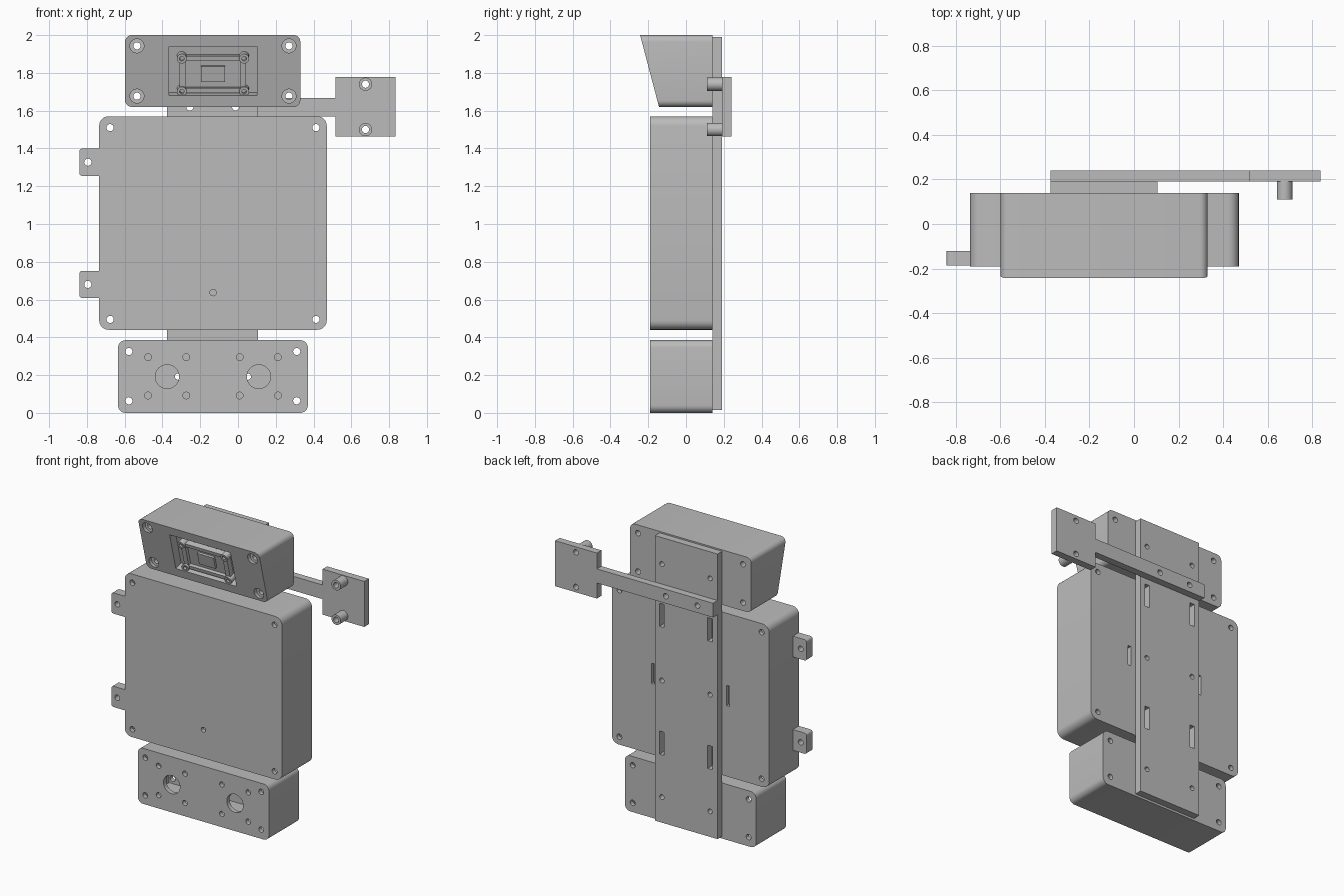
import bpy, bmesh, math
from mathutils import Matrix

if "Cube" in bpy.data.objects:
    bpy.data.objects.remove(bpy.data.objects["Cube"], do_unlink=True)

grey = bpy.data.materials.new("plain_grey")
grey.use_nodes = True
colour = (0.5, 0.5, 0.5, 1)
grey.diffuse_color = colour
grey.node_tree.nodes["Principled BSDF"].inputs["Base Color"].default_value = colour


def rounded(x0, x1, z0, z1, r=0.0, seg=6):
    """Outline of a rectangle in the xz plane, with optional round corners."""
    if not r:
        return [(x0, z0), (x1, z0), (x1, z1), (x0, z1)]
    centres = [(x0 + r, z0 + r), (x1 - r, z0 + r), (x1 - r, z1 - r), (x0 + r, z1 - r)]
    pts = []
    for i, (cx, cz) in enumerate(centres):
        for k in range(seg + 1):
            a = math.pi * (1 + i / 2 + k / (2 * seg))
            pts.append((cx + r * math.cos(a), cz + r * math.sin(a)))
    return pts


def circle(x, z, r, n=24):
    return [(x + r * math.cos(math.tau * i / n), z + r * math.sin(math.tau * i / n))
            for i in range(n)]


def prism(name, outline, y0, y1, matrix=None):
    """Extrude an xz outline from y0 (front) to y1 (back); y0 may depend on z."""
    bm = bmesh.new()
    start = y0 if callable(y0) else (lambda z: y0)
    front = [bm.verts.new((x, start(z), z)) for x, z in outline]
    back = [bm.verts.new((x, y1, z)) for x, z in outline]
    bm.faces.new(front)
    bm.faces.new(back[::-1])
    n = len(outline)
    for i in range(n):
        j = (i + 1) % n
        bm.faces.new((front[i], back[i], back[j], front[j]))
    bmesh.ops.recalc_face_normals(bm, faces=bm.faces)
    if matrix:
        bm.transform(matrix)
    mesh = bpy.data.meshes.new(name)
    bm.to_mesh(mesh)
    bm.free()
    mesh.materials.append(grey)
    obj = bpy.data.objects.new(name, mesh)
    bpy.context.collection.objects.link(obj)
    return obj


def activate(obj):
    bpy.ops.object.select_all(action='DESELECT')
    obj.select_set(True)
    bpy.context.view_layer.objects.active = obj


def cut(obj, outline, y0=-0.5, y1=0.5, matrix=None):
    """Subtract a prism from a part."""
    tool = prism("cutter", outline, y0, y1, matrix)
    tool.hide_render = True
    mod = obj.modifiers.new("cut", 'BOOLEAN')
    mod.operation, mod.solver, mod.object = 'DIFFERENCE', 'EXACT', tool
    activate(obj)
    bpy.ops.object.modifier_apply(modifier=mod.name)
    bpy.data.objects.remove(tool, do_unlink=True)


def finish(obj):
    activate(obj)
    bpy.ops.object.shade_smooth_by_angle(angle=math.radians(30))


FRONT, BACK = -0.19, 0.14
WALL, BOLT = 0.03, 0.019
PLATE_X = (-0.317, 0.052)      # bolt columns of the backbone
parts = []

# Main enclosure: hollow, corner bolt holes, rear cable slots
main = prism("main_box", rounded(-0.735, 0.47, 0.44, 1.57, 0.05), FRONT, BACK)
cut(main, rounded(-0.705, 0.44, 0.47, 1.54), FRONT + WALL, BACK - WALL)
for x in (-0.677, 0.413):
    for z in (0.495, 1.51):
        cut(main, circle(x, z, BOLT))
cut(main, circle(-0.132, 0.637, 0.017), y1=0)
for x in (-0.42, 0.155):
    cut(main, rounded(x - 0.012, x + 0.012, 0.93, 1.07), y0=0)
parts.append(main)

# Side tabs
for label, z in (("lower", 0.68), ("upper", 1.327)):
    tab = prism(label + "_side_tab",
                rounded(-0.84, -0.7, z - 0.072, z + 0.072, 0.016), FRONT + 0.004, -0.12)
    cut(tab, rounded(-0.733, -0.6, z - 0.2, z + 0.2))
    cut(tab, circle(-0.795, z, BOLT))
    parts.append(tab)

# Lower enclosure: two large openings, each with four screw holes
lower = prism("lower_box", rounded(-0.635, 0.37, 0, 0.385, 0.04), FRONT, BACK)
cut(lower, rounded(-0.605, 0.34, 0.03, 0.355), FRONT + WALL, BACK - WALL)
for x in (-0.578, 0.311):
    for z in (0.064, 0.325):
        cut(lower, circle(x, z, BOLT))
for x in (-0.375, 0.11):
    cut(lower, circle(x, 0.192, 0.063, 32), y1=0)
    for dx in (-0.101, 0.101):
        for z in (0.092, 0.295):
            cut(lower, circle(x + dx, z, 0.018), y1=0)
for x in PLATE_X:
    cut(lower, circle(x, 0.192, 0.017), y0=0)
parts.append(lower)

# Head enclosure with a slanted front
def slant(z):
    return -0.243 + (2 - z) * 0.1 / 0.38


head = prism("head_box", rounded(-0.598, 0.33, 1.62, 2.0, 0.035), slant, BACK)
for x in (-0.535, 0.27):
    for z in (1.677, 1.943):
        cut(head, circle(x, z, BOLT))
        cut(head, circle(x, z, 0.037), y1=slant(z) + 0.03)
on_face = (Matrix.Translation((-0.1325, slant(1.81), 1.81))
           @ Matrix.Rotation(math.atan2(0.1, 0.38), 4, 'X'))
cut(head, rounded(-0.233, 0.233, -0.134, 0.134), -0.1, 0.06, on_face)
parts.append(head)

# Sensor module set into the head recess
mid = -0.025
frame = prism("sensor_frame", rounded(-0.176, 0.176, mid - 0.1, mid + 0.1, 0.015),
              0.022, 0.062, on_face)
cut(frame, rounded(-0.143, 0.143, mid - 0.075, mid + 0.075), -0.1, 0.045, on_face)
parts.append(frame)
parts.append(prism("sensor_chip", rounded(-0.063, 0.063, mid - 0.043, mid + 0.043),
                   0.03, 0.05, on_face))
for x in (-0.165, 0.165):
    for z in (mid - 0.09, mid + 0.09):
        boss = prism("sensor_screw_boss", circle(x, z, 0.026), 0.008, 0.062, on_face)
        cut(boss, circle(x, z, 0.012), -0.1, 0.03, on_face)
        parts.append(boss)

# Backbone plate joining the boxes
plate = prism("backbone_plate", rounded(-0.375, 0.105, 0.015, 1.99), BACK, 0.19)
for x in PLATE_X:
    for z in (0.192, 1.0, 1.806):
        cut(plate, circle(x, z, 0.017))
    for z in (0.565, 1.45):
        cut(plate, rounded(x - 0.018, x + 0.018, z - 0.08, z + 0.08))
for x in (-0.255, -0.013):
    cut(plate, circle(x, 1.62, BOLT))
parts.append(plate)

# Side arm with its square mounting pad
arm_outline = [(-0.375, 1.57), (0.515, 1.57), (0.515, 1.463), (0.835, 1.463),
               (0.835, 1.778), (0.515, 1.778), (0.515, 1.668), (-0.375, 1.668)]
arm = prism("side_arm", arm_outline, 0.19, 0.24)
for x in (-0.255, -0.013):
    cut(arm, circle(x, 1.62, BOLT))
for z in (1.5, 1.74):
    cut(arm, circle(0.675, z, BOLT))
    standoff = prism("arm_standoff", circle(0.675, z, 0.035), 0.11, 0.19)
    cut(standoff, circle(0.675, z, BOLT))
    parts.append(standoff)
parts.append(arm)

for part in parts:
    finish(part)
